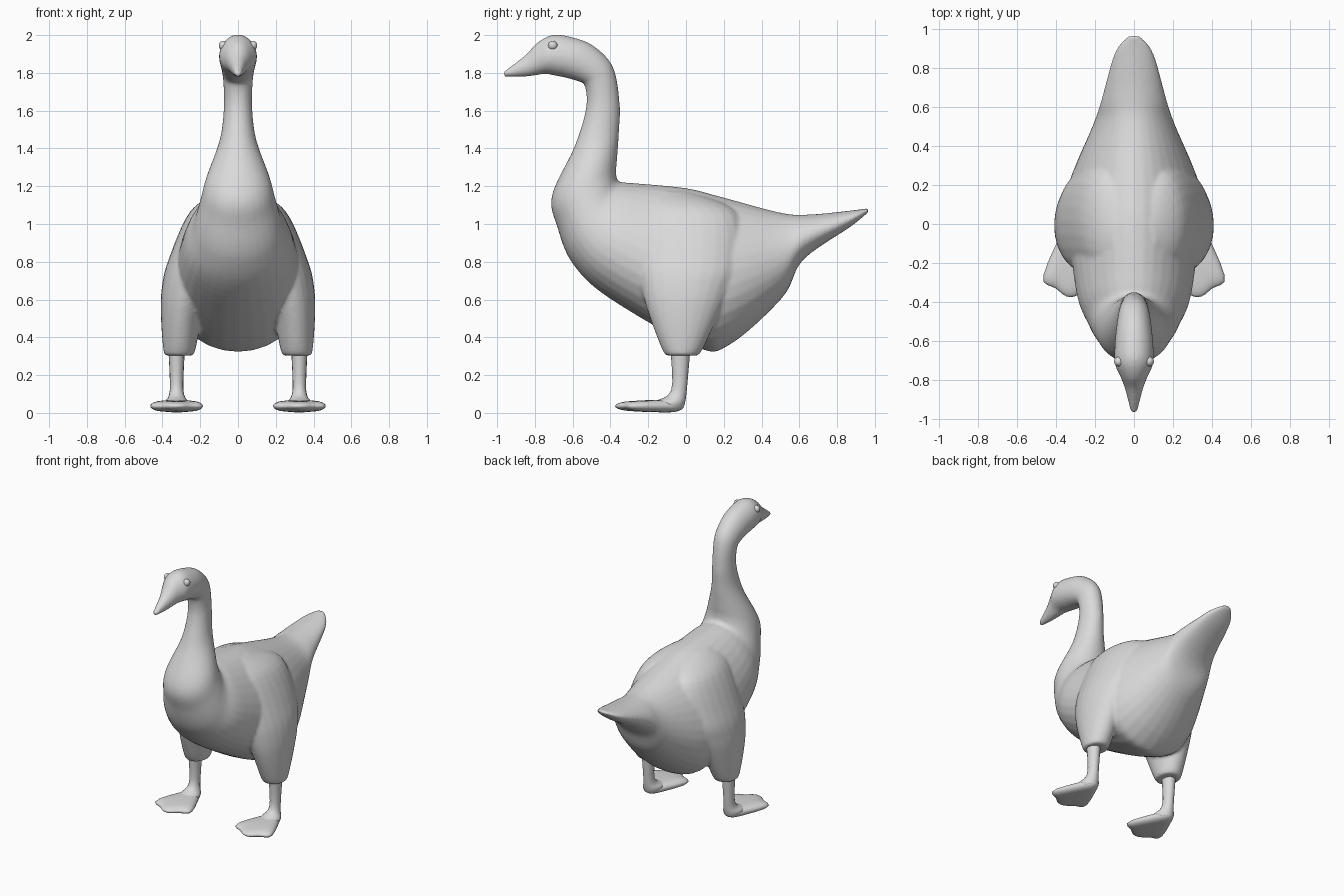
import bpy, bmesh, math
from mathutils import Vector

if "Cube" in bpy.data.objects:
    bpy.data.objects.remove(bpy.data.objects["Cube"])

plumage = bpy.data.materials.new("plain grey")
plumage.diffuse_color = (0.7, 0.7, 0.7, 1)
plumage.use_nodes = True
plumage.node_tree.nodes["Principled BSDF"].inputs["Base Color"].default_value = plumage.diffuse_color


def smooth_rows(rows, steps):
    """Catmull-Rom interpolation through rows of numbers."""
    out, n = [], len(rows)
    for i in range(n - 1):
        a, b, c, d = (rows[max(0, min(n - 1, i + k))] for k in (-1, 0, 1, 2))
        for s in range(steps):
            t = s / steps
            out.append([0.5 * (2 * q + (r - p) * t + (2 * p - 5 * q + 4 * r - w) * t * t
                               + (3 * q - p - 3 * r + w) * t ** 3)
                        for p, q, r, w in zip(a, b, c, d)])
    return out + [list(rows[-1])]


def loft(bm, rings):
    """Skin closed rings of points and cap both ends."""
    loops = [[bm.verts.new(p) for p in ring] for ring in rings]
    n = len(loops[0])
    for a, b in zip(loops, loops[1:]):
        for i in range(n):
            bm.faces.new((a[i], a[(i + 1) % n], b[(i + 1) % n], b[i]))
    bm.faces.new(loops[0])
    bm.faces.new(loops[-1])


def finish(bm, name):
    bmesh.ops.recalc_face_normals(bm, faces=bm.faces)
    me = bpy.data.meshes.new(name)
    bm.to_mesh(me)
    bm.free()
    me.materials.append(plumage)
    for p in me.polygons:
        p.use_smooth = True
    ob = bpy.data.objects.new(name, me)
    bpy.context.collection.objects.link(ob)
    return ob


def body_ring(row, n=32):
    """Egg section between a back point and a belly point, wider low down."""
    ya, za, yb, zb, hw = row
    top, low = Vector((0, ya, za)), Vector((0, yb, zb))
    pts = []
    for i in range(n):
        t = math.tau * i / n
        p = (top + low) / 2 + (top - low) / 2 * math.cos(t)
        p.x = hw * math.sin(t) * (1 - 0.6 * hw * math.cos(t))
        pts.append(p)
    return pts


def flat_ring(row, side, n=24):
    """Horizontal ellipse from z, x range and y range."""
    z, x0, x1, y0, y1 = row
    return [(side * ((x0 + x1) / 2 + (x1 - x0) / 2 * math.cos(math.tau * i / n)),
             (y0 + y1) / 2 + (y1 - y0) / 2 * math.sin(math.tau * i / n), z)
            for i in range(n)]


# Body, neck, head and beak: back y, z / belly y, z / half width
trunk = [
    (.968, 1.085, .968, 1.065, .03), (.88, 1.072, .87, .985, .1),
    (.65, 1.05, .62, .81, .167), (.5, 1.06, .51, .61, .21),
    (.2, 1.14, .23, .36, .325), (0, 1.19, .05, .35, .335),
    (-.28, 1.217, -.41, .61, .29), (-.355, 1.225, -.6, .79, .235),
    (-.37, 1.27, -.68, .98, .2), (-.365, 1.34, -.71, 1.15, .168),
    (-.355, 1.48, -.59, 1.41, .097), (-.35, 1.62, -.53, 1.61, .075),
    (-.37, 1.78, -.535, 1.73, .078), (-.41, 1.87, -.57, 1.755, .085),
    (-.5, 1.95, -.64, 1.775, .095), (-.6, 1.988, -.69, 1.785, .1),
    (-.7, 2.002, -.745, 1.795, .096), (-.785, 1.962, -.78, 1.79, .07),
    (-.85, 1.895, -.85, 1.78, .045), (-.968, 1.805, -.968, 1.78, .016)]
bm = bmesh.new()
loft(bm, [body_ring(r) for r in smooth_rows(trunk, 6)])

# Thighs running up into the folded wings: z / x range / y range
thigh = [
    (.305, .26, .37, -.08, .04), (.32, .23, .393, -.118, .078),
    (.5, .19, .408, -.19, .165), (.65, .14, .405, -.235, .235),
    (.8, .08, .372, -.26, .29), (1.06, 0, .258, -.26, .27),
    (1.17, 0, .11, -.2, .02)]
for side in (-1, 1):
    loft(bm, [flat_ring(r, side) for r in smooth_rows(thigh, 6)])
goose = finish(bm, "body")

# Fuse the overlapping volumes and soften the joins
remesh = goose.modifiers.new("fuse", 'REMESH')
remesh.mode = 'VOXEL'
remesh.voxel_size = 0.01
remesh.use_smooth_shade = True
soften = goose.modifiers.new("soften", 'SMOOTH')
soften.factor = 0.5
soften.iterations = 8

# Shank flaring forward into the ankle: z / x range / y range
shank = [(.36, .28, .37, -.085, .025), (.12, .289, .361, -.078, .004),
         (.055, .26, .39, -.18, -.005), (.025, .27, .38, -.15, -.015)]

# Webbed foot outline, half of it: sideways offset, y
half = [(0, -.385), (.045, -.367), (.075, -.328), (.125, -.318),
        (.162, -.288), (.08, -.11), (.04, -.02), (0, -.002)]
outline = half + [(-x, y) for x, y in half[-2:0:-1]]

for side, word in ((-1, "left"), (1, "right")):
    bm = bmesh.new()
    loft(bm, [flat_ring(r, side, 16) for r in smooth_rows(shank, 5)])
    finish(bm, word + "_shank")

    # Foot in lens-shaped layers, thicker towards the heel
    bm = bmesh.new()
    rings = []
    for k in range(6):
        a = math.radians(-65 + 26 * k)
        s = math.cos(a) ** 0.6
        rings.append([(side * .325 + x * s, -.19 + (y + .19) * s,
                       .036 + (.03 + .03 * (y + .385)) * math.sin(a))
                      for x, y in outline])
    loft(bm, rings)
    foot = finish(bm, word + "_foot")
    foot.modifiers.new("round", 'SUBSURF').levels = 1

    # Eye bead
    bm = bmesh.new()
    bmesh.ops.create_uvsphere(bm, u_segments=20, v_segments=12, radius=.025)
    bmesh.ops.translate(bm, verts=bm.verts, vec=(side * .077, -.705, 1.945))
    finish(bm, word + "_eye")
